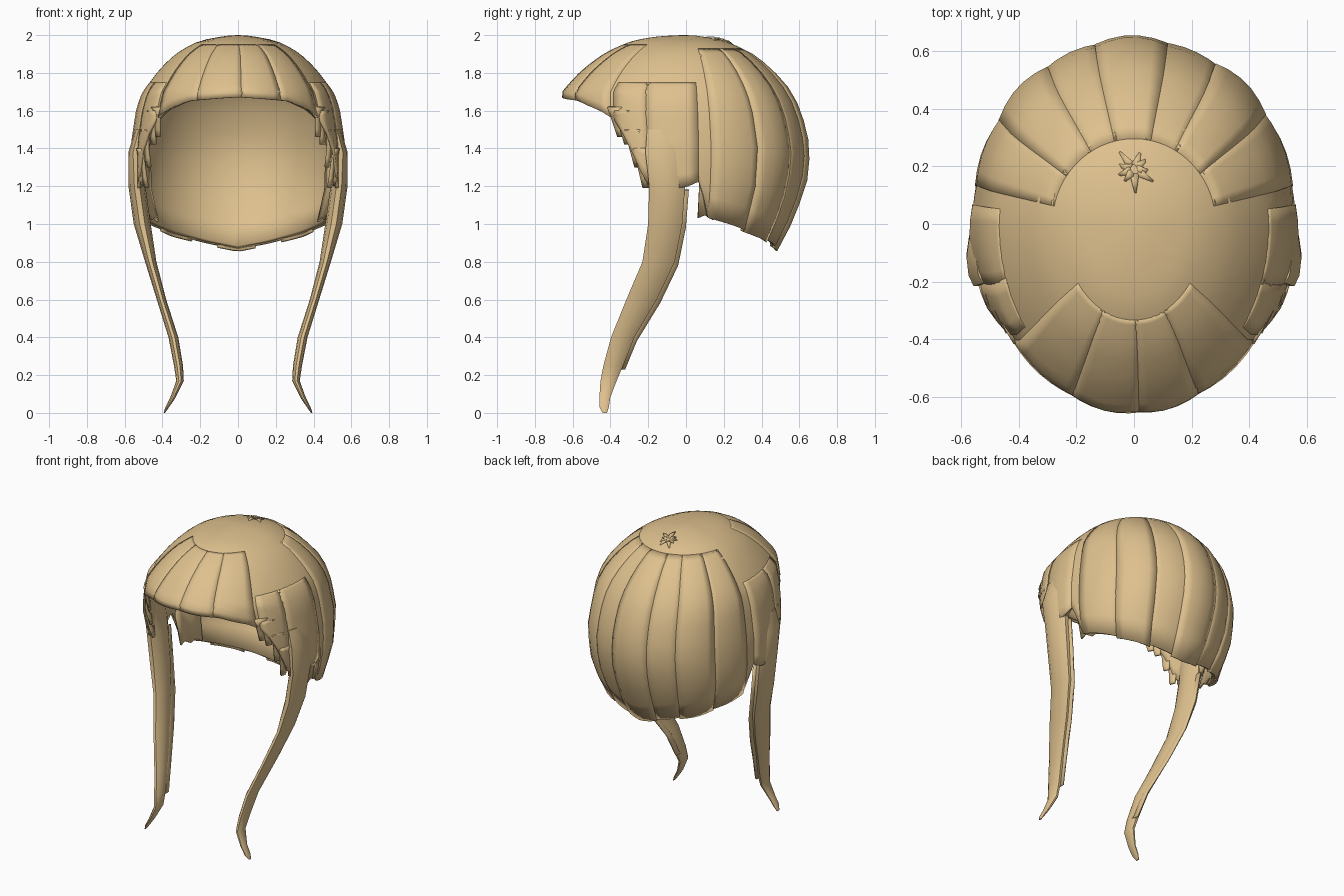
import bpy, bmesh, math, random
from mathutils import Vector

random.seed(4)
cube = bpy.data.objects.get("Cube")
if cube:
    bpy.data.objects.remove(cube)

hair = bpy.data.materials.new("sandy_blond")
hair.use_nodes = True
hair.diffuse_color = (0.73, 0.53, 0.27, 1)
bsdf = hair.node_tree.nodes["Principled BSDF"]
bsdf.inputs["Base Color"].default_value = hair.diffuse_color
bsdf.inputs["Roughness"].default_value = 0.8

# Head rings: height, half width, reach to the front, reach to the back
RINGS = [(2.0, 0, 0, 0), (1.99, .1, .17, .1), (1.97, .2, .28, .2),
         (1.9, .33, .43, .35), (1.8, .43, .56, .46), (1.7, .5, .65, .54),
         (1.6, .53, .65, .59), (1.4, .56, .63, .64), (1.2, .56, .6, .62),
         (1.0, .51, .58, .54), (.85, .43, .5, .46)]
# Lower hairline: degrees away from the front, height
RIM = [(0, 1.68), (30, 1.66), (46, 1.61), (54, 1.56), (60, 1.47), (66, 1.33),
       (70, 1.2), (90, 1.2), (95, 1.25), (98, 1.2), (101, 1.04), (135, .95),
       (160, .9), (180, .87)]


def interp(table, key):
    """Straight-line lookup in a table sorted by its first column."""
    for a, b in zip(table, table[1:]):
        if key <= b[0]:
            t = max(0, (key - a[0]) / (b[0] - a[0]))
            return [p + (q - p) * t for p, q in zip(a[1:], b[1:])]
    return list(table[-1][1:])


DEPTH = [(math.sqrt(2 - r[0]), *r[1:]) for r in RINGS]


def rim(deg):
    deg = abs((deg + 180) % 360 - 180)
    return interp(RIM, deg)[0]


def scalp(deg, z, lift=0):
    """Point on the head; 0 degrees is the front, 90 the model's left."""
    w, f, b = interp(DEPTH, math.sqrt(max(0, 2 - z)))
    a = math.radians(deg)
    c = math.cos(a)
    return Vector(((w + lift) * math.sin(a),
                   -c * ((f if c > 0 else b) + lift), z))


def finish(name, bm, thickness=0, angle=40):
    bmesh.ops.recalc_face_normals(bm, faces=bm.faces)
    mesh = bpy.data.meshes.new(name)
    bm.to_mesh(mesh)
    bm.free()
    mesh.materials.append(hair)
    obj = bpy.data.objects.new(name, mesh)
    bpy.context.collection.objects.link(obj)
    if thickness:
        mod = obj.modifiers.new("thickness", 'SOLIDIFY')
        mod.thickness, mod.offset = thickness, -1
    bpy.ops.object.select_all(action='DESELECT')
    obj.select_set(True)
    bpy.context.view_layer.objects.active = obj
    bpy.ops.object.shade_smooth_by_angle(angle=math.radians(angle))
    return obj


def grid(bm, rows, closed=False):
    rows = [[bm.verts.new(p) for p in row] for row in rows]
    n = len(rows[0])
    for r, s in zip(rows, rows[1:]):
        for i in range(n if closed else n - 1):
            j = (i + 1) % n
            bm.faces.new((r[i], r[j], s[j], s[i]))
    return rows


def lock(name, start, end, top, drop, lift, thickness=.014):
    """Thin lock lying on the head from a given height down to the hairline."""
    bm = bmesh.new()
    n = max(3, round((end - start) / 5))
    rows = []
    for k in range(13):
        t = k / 12
        row = []
        for i in range(n + 1):
            deg = start + (end - start) * i / n
            low = rim(deg) - drop
            z = top - (top - low) * t ** 1.5
            bulge = math.sin(math.pi * i / n)
            row.append(scalp(deg, z, lift * (.3 + .7 * bulge) * min(1, 3 * t)))
        rows.append(row)
    grid(bm, rows)
    return finish(name, bm, thickness)


# Main cap of hair, a closed dome trimmed at the hairline
bm = bmesh.new()
columns = [360 * i / 120 for i in range(120)]
rows = [[scalp(d, 2 - (2 - rim(d)) * (k / 18) ** 2) for d in columns]
        for k in range(1, 19)]
rings = grid(bm, rows, closed=True)
pole = bm.verts.new((0, 0, 2))
for i in range(120):
    bm.faces.new((pole, rings[0][i], rings[0][(i + 1) % 120]))
finish("hair_cap", bm, .03)

# Broad overlapping locks at the back
for i, (a, b, lift) in enumerate([(102, 128, .012), (126, 150, .02), (148, 172, .008),
                                  (168, 194, .02), (192, 214, .01), (212, 236, .02),
                                  (234, 258, .012)]):
    lock(f"back_lock_{i + 1}", a, b, 1.93, .005 + .012 * (i % 2), lift)

# Fringe locks sweeping forward over the forehead
for i, (a, b) in enumerate([(-52, -24), (-26, 3), (1, 27), (25, 52)]):
    lock(f"fringe_lock_{i + 1}", a, b, 1.95, .008, .01)

# Side locks above the ears and ragged wisps at the temples
for side, sign in (("left", 1), ("right", -1)):
    for i, (a, b) in enumerate([(54, 72), (70, 96)]):
        a, b = sorted((a * sign, b * sign))
        lock(f"{side}_side_lock_{i + 1}", a, b, 1.75, .01, .012)
    for i, (deg, top, low) in enumerate([(55, 1.62, 1.46), (59, 1.6, 1.42),
                                         (64, 1.5, 1.3), (68, 1.4, 1.19)]):
        bm = bmesh.new()
        rows = []
        for k in range(5):
            t = k / 4
            z = top + (low - top) * t
            half = 4 * (1 - .55 * t)
            rows.append([scalp(sign * (deg + half * s), z, .012 - .04 * t)
                         for s in (-1, 0, 1)])
        grid(bm, rows)
        finish(f"{side}_temple_wisp_{i + 1}", bm, .015)
    # Ragged inner flap behind the ear
    bm = bmesh.new()
    grid(bm, [[scalp(sign * d, z + .02 * (j % 2) - .001 * (d - 97), -.035)
               for j, d in enumerate((97, 101, 106, 111, 116))]
              for z in (1.35, 1.2, 1.03)])
    finish(f"{side}_ear_flap", bm, .012)

# Long side strands: height, centre x, centre y, half thickness, half depth
STRAND = [(1.5, .515, -.13, .03, .08), (1.38, .545, -.12, .035, .1),
          (1.2, .535, -.1, .045, .1), (1.0, .507, -.11, .045, .095),
          (.8, .462, -.145, .03, .09), (.6, .405, -.235, .025, .085),
          (.4, .342, -.335, .026, .065), (.25, .315, -.385, .024, .055),
          (.17, .307, -.41, .02, .045), (.08, .345, -.43, .014, .03),
          (.03, .375, -.433, .01, .026), (0, .39, -.43, .004, .012)]
for side, sign in (("left", 1), ("right", -1)):
    bm = bmesh.new()
    rows = []
    for z, x, y, thick, deep in STRAND:
        turns = [math.tau * i / 10 for i in range(10)]
        rows.append([(sign * (x + thick * math.cos(a)), y + deep * math.sin(a), z)
                     for a in turns])
    rings = grid(bm, rows, closed=True)
    bm.faces.new(rings[0])
    bm.faces.new(rings[-1])
    finish(f"{side}_long_strand", bm, angle=50)
    # Thin loose end lying beside each strand
    bm = bmesh.new()
    grid(bm, [[(sign * (x - .01), y + deep * s, z - .02) for s in (.3, .7, 1.15)]
              for z, x, y, thick, deep in STRAND[2:8]])
    finish(f"{side}_loose_wisp", bm, .012)

# Small swirl of tufts at the crown
for i in range(9):
    a = math.tau * i / 9 + random.uniform(-.2, .2)
    out = Vector((math.cos(a), math.sin(a), 0))
    across = Vector((-out.y, out.x, 0))
    centre = Vector((0, .19, 1.965))
    reach = random.uniform(.05, .085)
    bm = bmesh.new()
    grid(bm, [[centre + out * reach * t + across * (.016 * s * (1.2 - t))
               + Vector((0, 0, .015 * math.sin(t * 3) - .3 * reach * t * out.y))
               for s in (-1, 1)] for t in (0, .5, 1)])
    finish(f"crown_tuft_{i + 1}", bm, .006)
